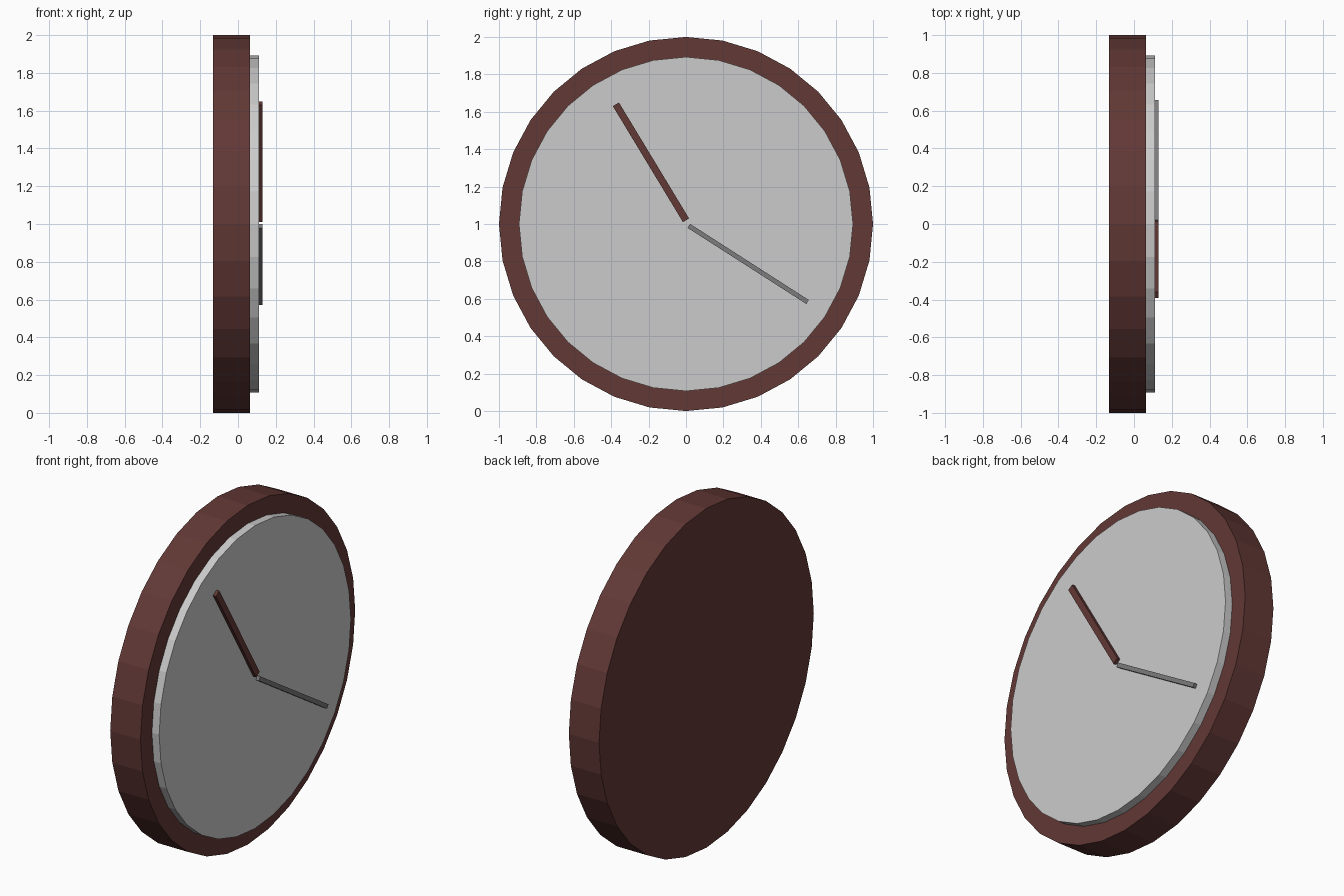
import bpy
import math

if "Cube" in bpy.data.objects:
    bpy.data.objects.remove(bpy.data.objects["Cube"])


def material(name, rgb):
    m = bpy.data.materials.new(name)
    m.diffuse_color = (*rgb, 1)
    m.use_nodes = True
    m.node_tree.nodes["Principled BSDF"].inputs["Base Color"].default_value = m.diffuse_color
    return m


brown = material("brown", (0.12, 0.04, 0.036))
dark_grey = material("dark_grey", (0.2, 0.2, 0.2))


def disc(name, radius, x0, x1, mat=None):
    """32-sided disc lying along x."""
    bpy.ops.mesh.primitive_cylinder_add(
        vertices=32, radius=radius, depth=x1 - x0,
        location=((x0 + x1) / 2, 0, 1), rotation=(0, math.pi / 2, 0))
    o = bpy.context.object
    o.name = name
    if mat:
        o.data.materials.append(mat)
    return o


def hand(name, start, end, width, mat):
    """Flat bar between two (y, z) points on the dial face."""
    dy, dz = end[0] - start[0], end[1] - start[1]
    x0, x1 = 0.11, 0.13
    bpy.ops.mesh.primitive_cube_add(
        size=1,
        location=((x0 + x1) / 2, (start[0] + end[0]) / 2, (start[1] + end[1]) / 2),
        rotation=(math.atan2(dz, dy), 0, 0))
    o = bpy.context.object
    o.name = name
    o.scale = (x1 - x0, math.hypot(dy, dz), width)
    o.data.materials.append(mat)
    return o


# Case and raised dial
disc("clock_case", 1.0, -0.133, 0.064, brown)
disc("dial", 0.893, 0.064, 0.111)

# Hands
hand("hour_hand", (0.0, 1.02), (-0.375, 1.64), 0.038, brown)
hand("minute_hand", (0.015, 0.99), (0.65, 0.583), 0.025, dark_grey)
